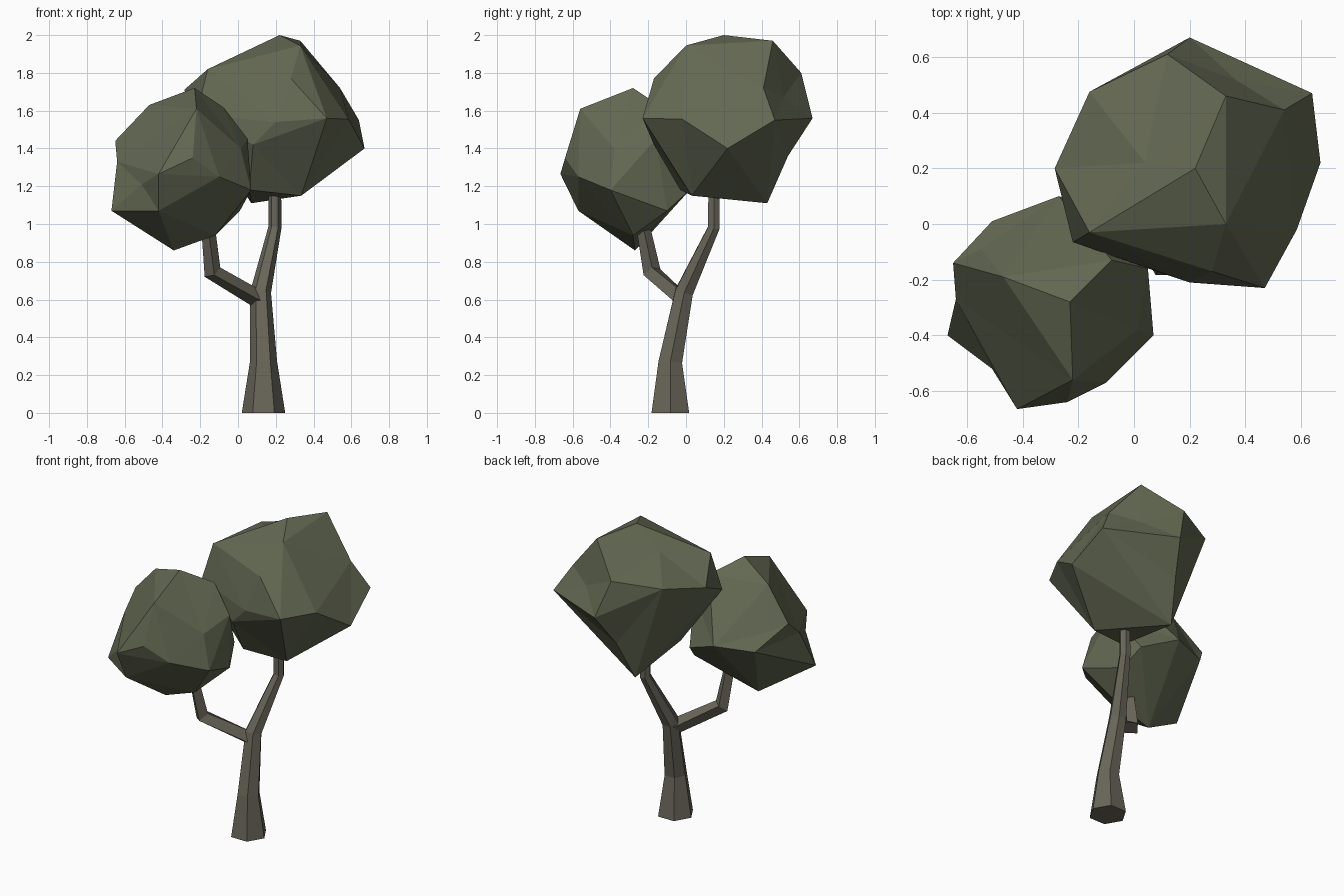
import bpy, bmesh, math
from mathutils import Vector

if "Cube" in bpy.data.objects:
    bpy.data.objects.remove(bpy.data.objects["Cube"])


def material(name, rgb):
    m = bpy.data.materials.new(name)
    m.diffuse_color = (*rgb, 1)
    m.use_nodes = True
    m.node_tree.nodes["Principled BSDF"].inputs["Base Color"].default_value = m.diffuse_color
    return m


def finish(name, bm, mat):
    bmesh.ops.recalc_face_normals(bm, faces=bm.faces)
    me = bpy.data.meshes.new(name)
    bm.to_mesh(me)
    bm.free()
    me.materials.append(mat)
    ob = bpy.data.objects.new(name, me)
    bpy.context.collection.objects.link(ob)


def limb(name, path, sides, mat):
    """Tapered tube through (x, y, z, radius) points."""
    bm = bmesh.new()
    pts = [Vector(p[:3]) for p in path]
    dirs = [(b - a).normalized() for a, b in zip(pts, pts[1:])]
    rings = []
    for i, p in enumerate(pts):
        t = (dirs[max(i - 1, 0)] + dirs[min(i, len(dirs) - 1)]).normalized()
        u = Vector((0, 1, 0)).cross(t).normalized()
        v = t.cross(u)
        ring = []
        for k in range(sides):
            a = 2 * math.pi * k / sides
            ring.append(bm.verts.new(p + (u * math.cos(a) + v * math.sin(a)) * path[i][3]))
        rings.append(ring)
    for r, s in zip(rings, rings[1:]):
        for k in range(sides):
            j = (k + 1) % sides
            bm.faces.new((r[k], r[j], s[j], s[k]))
    bm.faces.new(rings[0][::-1])
    bm.faces.new(rings[-1])
    finish(name, bm, mat)


def foliage(name, center, corners, mat):
    """Faceted leaf mass: corners joined on a near-sphere, then moved out, so dents survive."""
    bm = bmesh.new()
    c = Vector(center)
    target = {}
    for p in corners:
        d = Vector(p) - c
        target[bm.verts.new(d.normalized() * d.length ** 0.15)] = Vector(p)
    bmesh.ops.convex_hull(bm, input=bm.verts)
    bmesh.ops.delete(bm, geom=[v for v in bm.verts if not v.link_faces], context='VERTS')
    for v in bm.verts:
        v.co = target[v]
    finish(name, bm, mat)


bark = material("bark", (0.14, 0.13, 0.1))
leaf = material("leaf", (0.125, 0.14, 0.085))

# Trunk and side branch
limb("trunk", [(0.135, -0.083, 0, 0.115), (0.135, -0.083, 0.27, 0.072),
               (0.12, -0.01, 0.64, 0.055), (0.195, 0.147, 0.98, 0.035),
               (0.195, 0.147, 1.3, 0.033)], 6, bark)
limb("branch", [(0.11, -0.02, 0.6, 0.048), (-0.135, -0.18, 0.745, 0.048),
                (-0.16, -0.23, 1.0, 0.036), (-0.16, -0.25, 1.15, 0.034)], 4, bark)

# Upper crown
foliage("upper_crown", (0.2, 0.2, 1.55), [
    (0.22, 0.20, 2.00), (0.33, 0.46, 1.97), (0.33, 0.00, 1.945), (0.28, -0.17, 1.77),
    (0.47, -0.23, 1.56), (0.67, 0.22, 1.40), (0.64, 0.47, 1.55), (0.54, 0.41, 1.72),
    (0.20, 0.67, 1.56), (0.12, 0.61, 1.80), (-0.16, 0.475, 1.77), (-0.285, 0.20, 1.71),
    (-0.16, -0.03, 1.82), (-0.22, -0.065, 1.58), (0.04, 0.22, 1.87), (0.08, -0.17, 1.42),
    (0.20, -0.21, 1.54), (0.06, -0.03, 1.18), (0.335, 0.03, 1.15), (0.07, 0.43, 1.11),
    (0.37, 0.515, 1.67), (0.13, 0.54, 1.36), (0.585, -0.02, 1.555),
], leaf)

# Lower crown
foliage("lower_crown", (-0.3, -0.29, 1.28), [
    (-0.23, -0.28, 1.72), (-0.47, -0.19, 1.63), (-0.65, -0.14, 1.44), (-0.64, -0.27, 1.33),
    (-0.67, -0.40, 1.07), (-0.42, -0.665, 1.265), (-0.24, -0.64, 1.35), (-0.22, -0.56, 1.61),
    (-0.10, -0.57, 1.25), (0.015, -0.38, 1.40), (0.07, -0.40, 1.18), (0.05, -0.16, 1.45),
    (-0.08, -0.13, 1.62), (-0.42, -0.57, 1.07), (-0.34, -0.27, 0.86), (-0.12, -0.28, 0.94),
    (0.01, -0.10, 1.07), (-0.27, 0.10, 1.28), (-0.51, 0.01, 1.27), (-0.04, 0.02, 1.18),
    (-0.51, -0.52, 1.21), (-0.55, -0.09, 1.38),
], leaf)
